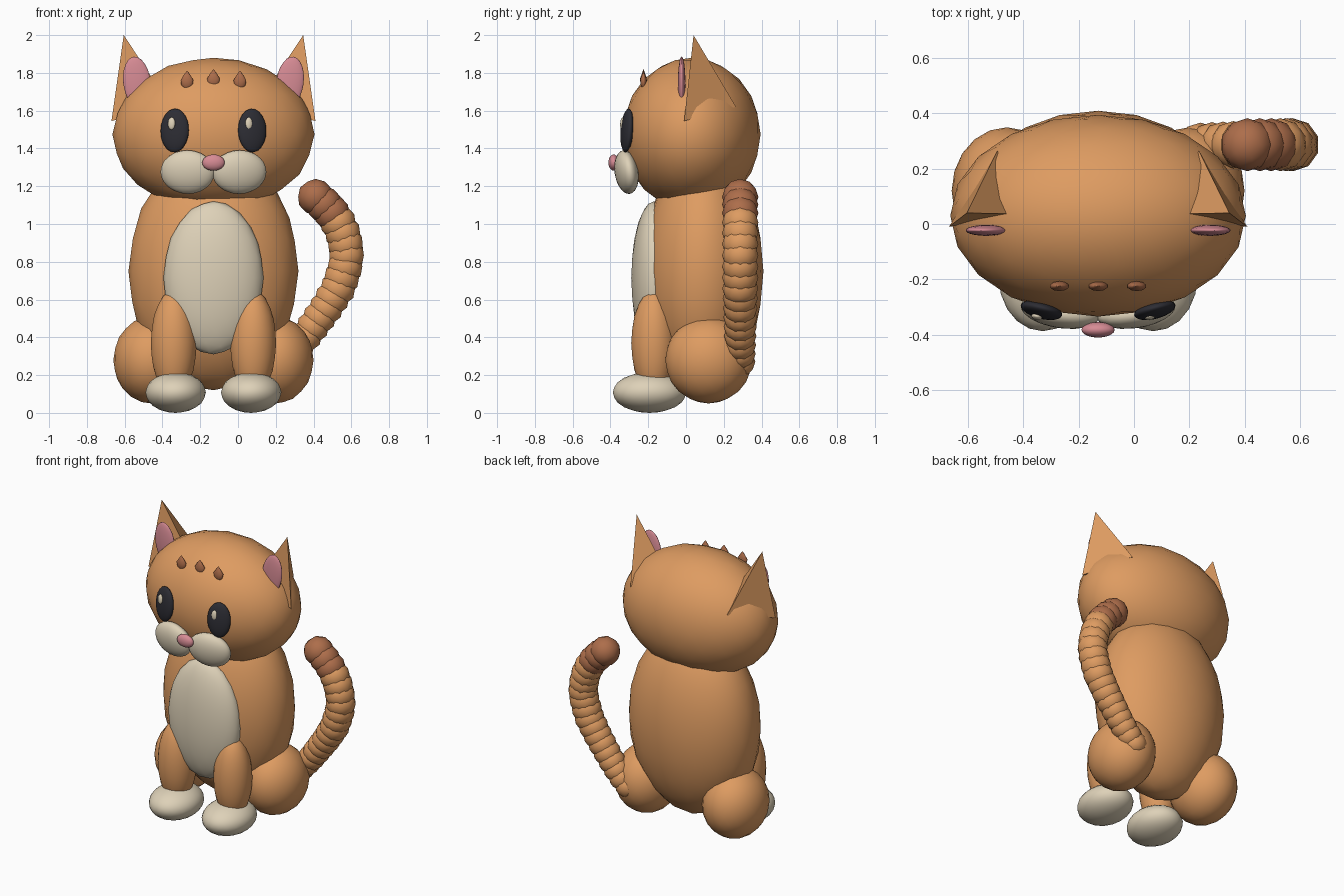
import bpy, bmesh, math
from mathutils import Vector

if "Cube" in bpy.data.objects:
    bpy.data.objects.remove(bpy.data.objects["Cube"])

CX = -0.13  # mirror plane of the body; the tail hangs out to the right


def material(name, rgb):
    m = bpy.data.materials.new(name)
    m.diffuse_color = (*rgb, 1.0)
    m.use_nodes = True
    m.node_tree.nodes["Principled BSDF"].inputs["Base Color"].default_value = m.diffuse_color
    return m


ORANGE = material("orange_fur", (0.73, 0.33, 0.12))
BROWN = material("brown_fur", (0.42, 0.155, 0.07))
CREAM = material("cream_fur", (0.73, 0.64, 0.48))
PINK = material("pink_skin", (0.68, 0.26, 0.30))
BLACK = material("dark_eye", (0.026, 0.026, 0.034))


def add_object(name, bm, mat, smooth=True):
    me = bpy.data.meshes.new(name)
    for f in bm.faces:
        f.smooth = smooth
    bm.to_mesh(me)
    bm.free()
    me.materials.append(mat)
    ob = bpy.data.objects.new(name, me)
    bpy.context.collection.objects.link(ob)
    return ob


def ball(name, loc, radii, mat, rot=(0, 0, 0), detail=3, taper=0.0):
    """Ellipsoid, optionally narrowed towards its top."""
    bm = bmesh.new()
    bmesh.ops.create_icosphere(bm, subdivisions=detail, radius=1.0)
    for v in bm.verts:
        k = 1.0 - taper * max(0.0, v.co.z)
        v.co.x *= k
        v.co.y *= k
    ob = add_object(name, bm, mat)
    ob.location, ob.scale, ob.rotation_euler = loc, radii, rot
    return ob


def ear(name, s):
    """Three-sided pyramid leaning outwards."""
    pts = [(0.54, -0.01, 1.545), (0.23, 0.035, 1.63),
           (0.365, 0.265, 1.62), (0.475, 0.04, 2.0)]
    bm = bmesh.new()
    v = [bm.verts.new((CX + s * x, y, z)) for x, y, z in pts]
    for f in ((0, 1, 2), (0, 1, 3), (1, 2, 3), (2, 0, 3)):
        bm.faces.new([v[i] for i in f])
    bmesh.ops.recalc_face_normals(bm, faces=bm.faces)
    add_object(name, bm, ORANGE, smooth=False)


# Torso, belly patch and head
ball("body", (CX, 0.09, 0.75), (0.45, 0.32, 0.63), ORANGE)
ball("belly", (CX, -0.17, 0.715), (0.265, 0.12, 0.405), CREAM)
ball("head", (CX, 0.03, 1.475), (0.535, 0.365, 0.405), ORANGE)
ball("nose", (CX, -0.383, 1.325), (0.06, 0.028, 0.043), PINK)

# Paired parts
for side, s in (("left", -1), ("right", 1)):
    ball("thigh_" + side, (CX + s * 0.33, 0.12, 0.28), (0.2, 0.23, 0.23), ORANGE)
    ball("front_leg_" + side, (CX + s * 0.21, -0.17, 0.37), (0.122, 0.12, 0.28), ORANGE)
    ball("paw_" + side, (CX + s * 0.2, -0.193, 0.108), (0.16, 0.195, 0.108), CREAM)
    ball("muzzle_" + side, (CX + s * 0.137, -0.315, 1.275), (0.145, 0.06, 0.117), CREAM,
         rot=(0.15, 0, s * 0.15))
    ball("eye_" + side, (CX + s * 0.205, -0.312, 1.495), (0.077, 0.03, 0.116), BLACK,
         rot=(-0.08, 0, s * 0.25))
    ball("eye_glint_" + side, (CX + s * 0.205 - 0.017, -0.336, 1.532),
         (0.02, 0.012, 0.034), CREAM, rot=(-0.08, 0, s * 0.25), detail=2)
    ear("ear_" + side, s)
    ball("inner_ear_" + side, (CX + s * 0.405, -0.023, 1.75), (0.073, 0.02, 0.137), PINK,
         rot=(0, s * 0.13, 0))

# Forehead marks
for i in (-1, 0, 1):
    ball("forehead_mark", (CX + i * 0.14, -0.225, 1.77 if i == 0 else 1.762),
         (0.035, 0.018, 0.05), BROWN, detail=2, taper=0.75)

# Tail: chain of overlapping beads spaced evenly along a curved path
path = [Vector((x, 0.287, z)) for x, z in (
    (0.24, 0.27), (0.30, 0.33), (0.37, 0.42), (0.47, 0.56), (0.53, 0.66), (0.565, 0.76),
    (0.577, 0.85), (0.56, 0.94), (0.52, 1.03), (0.47, 1.09), (0.41, 1.143))]
lengths = [(b - a).length for a, b in zip(path, path[1:])]
COUNT = 18
for i in range(COUNT):
    t = i / (COUNT - 1)
    d = t * sum(lengths)
    k = 0
    while k < len(lengths) - 1 and d > lengths[k]:
        d -= lengths[k]
        k += 1
    pos = path[k].lerp(path[k + 1], min(1.0, d / lengths[k]))
    r = 0.08 + 0.016 * min(1.0, t * 2)
    ball("tail_bead", pos, (r, r, r), BROWN if i >= COUNT - 3 else ORANGE, detail=2)
